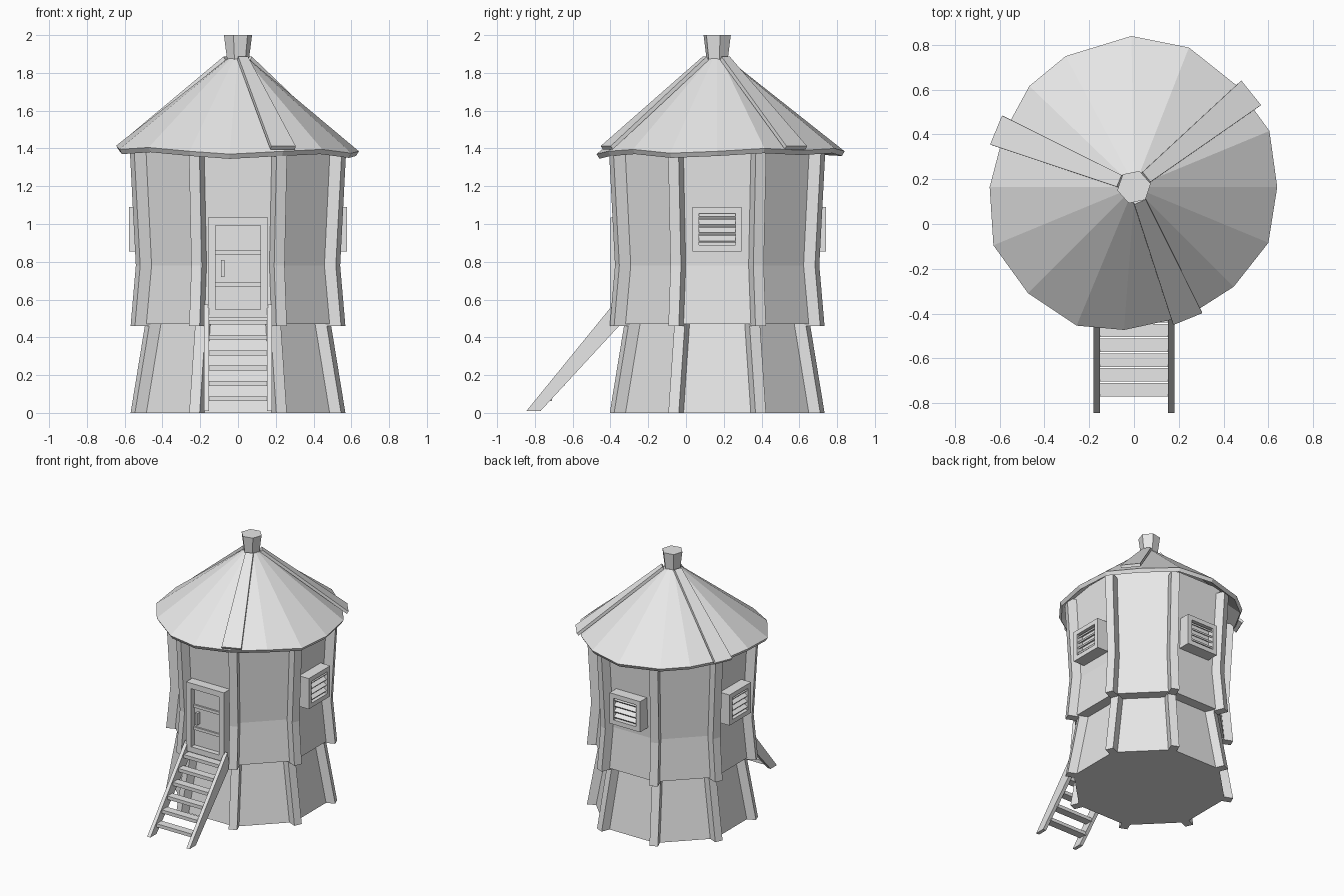
import bpy, bmesh, math
from mathutils import Matrix, Vector

if "Cube" in bpy.data.objects:
    bpy.data.objects.remove(bpy.data.objects["Cube"])

grey = bpy.data.materials.new("plain_grey")
grey.use_nodes = True
COLOR = (0.8, 0.8, 0.8, 1)
grey.diffuse_color = COLOR
grey.node_tree.nodes["Principled BSDF"].inputs["Base Color"].default_value = COLOR

CY = 0.165                      # tower axis
AXIS = Matrix.Translation((0, CY, 0))


def turned(deg):
    """Tower-centred frame, turned about the axis."""
    return AXIS @ Matrix.Rotation(math.radians(deg), 4, "Z")


def loft(bm, rings, mat=AXIS):
    """Closed solid through rings with equal point counts."""
    rows = [[bm.verts.new(mat @ Vector(p)) for p in ring] for ring in rings]
    n = len(rows[0])
    for a, b in zip(rows, rows[1:]):
        for i in range(n):
            j = (i + 1) % n
            bm.faces.new((a[i], a[j], b[j], b[i]))
    bm.faces.new(rows[0][::-1])
    bm.faces.new(rows[-1])


def box(bm, x, y, z, mat=AXIS, tilt=0):
    """Box from (min, max) ranges, optionally tilted about its own x axis."""
    mid = Vector((sum(x) / 2, sum(y) / 2, sum(z) / 2))
    spin = Matrix.Translation(mid) @ Matrix.Rotation(tilt, 4, "X") @ Matrix.Translation(-mid)
    rings = [[(x[0], y[0], h), (x[1], y[0], h), (x[1], y[1], h), (x[0], y[1], h)] for h in z]
    loft(bm, rings, mat @ spin)


def frame(bm, half, y, z, rim, mat=AXIS):
    """Rectangular frame facing the front."""
    for s in (-1, 1):
        box(bm, sorted((s * half, s * (half - rim))), y, z, mat)
    inner = (rim - half, half - rim)
    box(bm, inner, y, (z[0], z[0] + rim), mat)
    box(bm, inner, y, (z[1] - rim, z[1]), mat)


def ngon(n, r, z, turn=0.0):
    return [(r * math.cos(math.tau * i / n + turn), r * math.sin(math.tau * i / n + turn), z)
            for i in range(n)]


def finish(bm, name):
    bmesh.ops.recalc_face_normals(bm, faces=bm.faces)
    mesh = bpy.data.meshes.new(name)
    bm.to_mesh(mesh)
    bm.free()
    mesh.materials.append(grey)
    bpy.context.collection.objects.link(bpy.data.objects.new(name, mesh))


# Octagonal walls and corner posts: (height, corner radius)
lower = [(0, 0.55), (0.48, 0.465)]
upper = [(0.47, 0.55), (0.78, 0.52), (1.445, 0.555)]
for name, profile in (("lower", lower), ("upper", upper)):
    bm = bmesh.new()
    loft(bm, [ngon(8, r, z, math.pi / 8) for z, r in profile])
    finish(bm, name + "_wall")

    bm = bmesh.new()
    for k in range(8):
        rings = []
        for z, r in profile:
            z = {0.47: 0.46, 1.445: 1.4}.get(z, z)
            rings.append([(r - 0.06, -0.03, z), (r + 0.053, -0.03, z),
                          (r + 0.053, 0.03, z), (r - 0.06, 0.03, z)])
        loft(bm, rings, turned(22.5 + 45 * k))
    finish(bm, name + "_posts")

# Uneven conical roof shell: eave (radius, height, angle shift in degrees)
eave = [(.64, 1.385, 0), (.655, 1.4, 0), (.645, 1.39, 0), (.67, 1.4, 1), (.675, 1.385, 1),
        (.66, 1.39, 5), (.65, 1.4, 1), (.63, 1.4, 0), (.645, 1.415, 0), (.68, 1.395, 0),
        (.67, 1.405, 0), (.67, 1.385, 0), (.64, 1.37, -4), (.625, 1.385, 0),
        (.63, 1.395, 0), (.65, 1.375, 0)]


def eave_ring(dr, dz):
    ring = []
    for i, (r, z, shift) in enumerate(eave):
        a = math.radians(22.5 * i + shift)
        ring.append(((r + dr) * math.cos(a), (r + dr) * math.sin(a), z + dz))
    return ring


bm = bmesh.new()
loft(bm, [ngon(16, 0.055, 1.875), eave_ring(0, 0), eave_ring(-0.015, -0.025),
          eave_ring(-0.17, 0.1)])
finish(bm, "roof")

# Loose boards lying on the roof: (direction, outer radius)
bm = bmesh.new()
for deg, reach in ((-67.8, 0.625), (38.8, 0.66), (157.5, 0.655)):
    rings = []
    for r, z, w in ((0.06, 1.868, 0.028), (reach, 1.395, 0.07)):
        rings.append([(r, -w, z), (r, w, z), (r + 0.012, w, z + 0.018), (r + 0.012, -w, z + 0.018)])
    loft(bm, rings, turned(deg))
finish(bm, "roof_boards")

# Hexagonal cap
bm = bmesh.new()
loft(bm, [ngon(6, 0.055, 1.84, 0.2), ngon(6, 0.076, 2, 0.2)])
finish(bm, "roof_cap")

# Louvred windows on both sides and the back
bm = bmesh.new()
for deg in (90, 180, 270):
    m = turned(deg)
    frame(bm, 0.13, (-0.577, -0.46), (0.855, 1.09), 0.034, m)
    box(bm, (-0.1, 0.1), (-0.525, -0.46), (0.88, 1.07), m)
    for k in range(4):
        z = 0.92 + 0.043 * k
        box(bm, (-0.1, 0.1), (-0.572, -0.522), (z - 0.006, z + 0.006), m, 0.6)
finish(bm, "louvred_windows")

# Door with frame, cross rails and handle
bm = bmesh.new()
frame(bm, 0.16, (-0.565, -0.45), (0.505, 1.035), 0.042)
finish(bm, "door_frame")
bm = bmesh.new()
box(bm, (-0.13, 0.13), (-0.525, -0.45), (0.53, 1.01))
for z in (0.68, 0.85):
    box(bm, (-0.12, 0.12), (-0.538, -0.52), (z - 0.011, z + 0.011))
finish(bm, "door")
bm = bmesh.new()
box(bm, (-0.09, -0.072), (-0.56, -0.52), (0.72, 0.81))
finish(bm, "door_handle")

# Entrance ladder
side = [(-0.845, 0.01), (-0.385, 0.575), (-0.355, 0.46), (-0.77, 0.01)]
bm = bmesh.new()
for s in (-1, 1):
    loft(bm, [[(s * x, y, z) for y, z in side] for x in (0.153, 0.18)], Matrix())
finish(bm, "ladder_rails")
bm = bmesh.new()
for k in range(6):
    y, z = -0.74 + 0.066 * k, 0.075 + 0.081 * k
    box(bm, (-0.16, 0.16), (y - 0.03, y + 0.03), (z - 0.013, z + 0.013), Matrix())
finish(bm, "ladder_steps")
